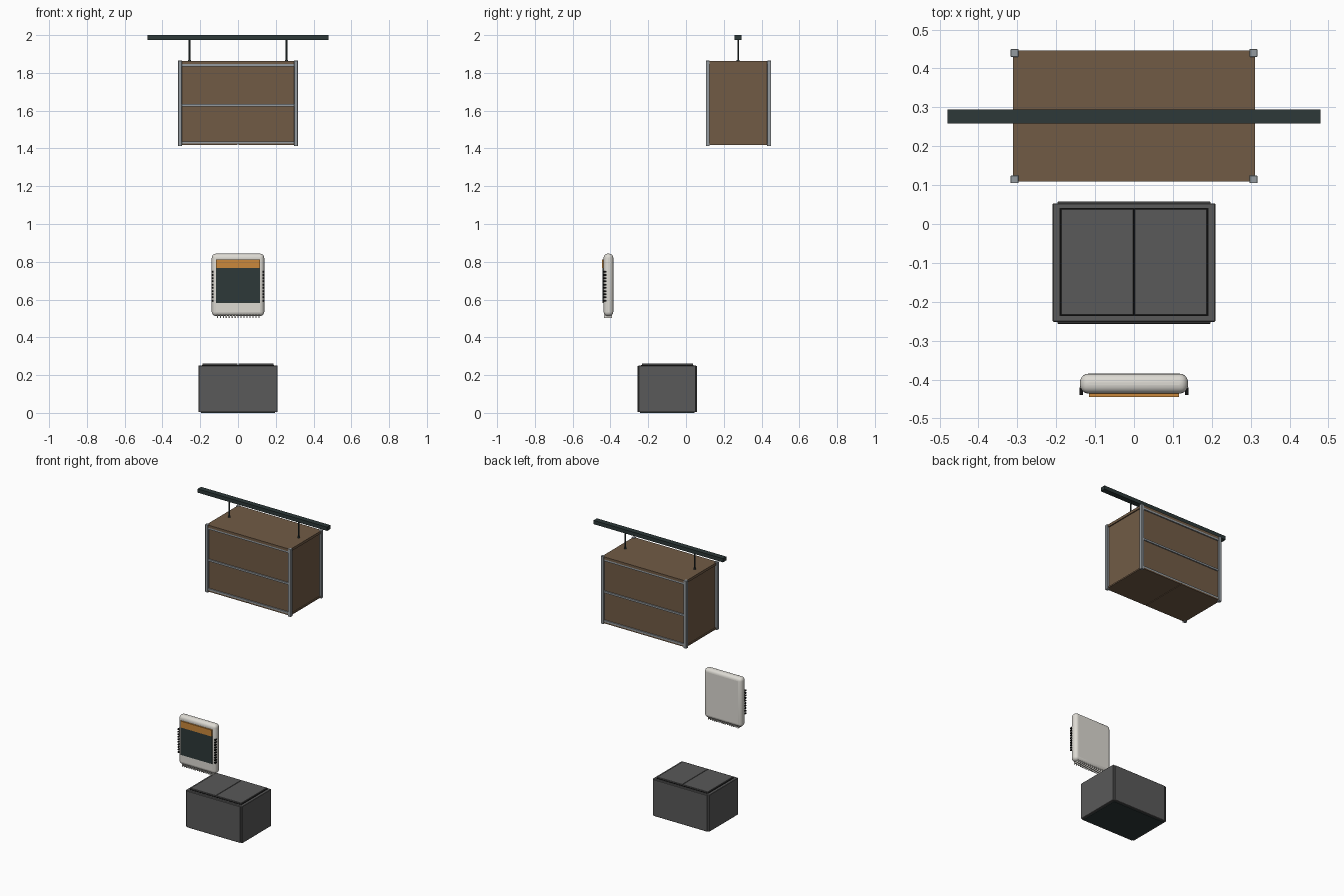
import bpy

default = bpy.data.objects.get("Cube")
if default:
    bpy.data.objects.remove(default, do_unlink=True)


def material(name, r, g, b):
    m = bpy.data.materials.new(name)
    m.use_nodes = True
    m.diffuse_color = (r, g, b, 1)
    m.node_tree.nodes["Principled BSDF"].inputs["Base Color"].default_value = (r, g, b, 1)
    return m


BROWN = material("brown board", 0.165, 0.105, 0.06)
STEEL = material("steel", 0.30, 0.33, 0.35)
SLATE = material("dark slate", 0.026, 0.040, 0.040)
GREY = material("grey plastic", 0.10, 0.10, 0.10)
WHITE = material("warm white", 0.72, 0.70, 0.65)
ORANGE = material("orange", 0.60, 0.25, 0.045)
BLACK = material("black", 0.006, 0.006, 0.006)


def box(name, x, y, z, mat, bevel=0, segments=1):
    """Box from (low, high) ranges on each axis."""
    spans = (x, y, z)
    bpy.ops.mesh.primitive_cube_add(size=1, location=[(a + b) / 2 for a, b in spans])
    ob = bpy.context.object
    ob.name = name
    ob.scale = [b - a for a, b in spans]
    bpy.ops.object.transform_apply(location=False, rotation=False, scale=True)
    ob.data.materials.append(mat)
    if bevel:
        mod = ob.modifiers.new("rounding", "BEVEL")
        mod.width = bevel
        mod.segments = segments
        mod.limit_method = "NONE"
    return ob


def rod(name, x, y, z, radius, mat):
    bpy.ops.mesh.primitive_cylinder_add(vertices=16, radius=radius, depth=z[1] - z[0],
                                        location=(x, y, (z[0] + z[1]) / 2))
    ob = bpy.context.object
    ob.name = name
    ob.data.materials.append(mat)
    bpy.ops.object.shade_smooth_by_angle()


# Hanging beam and its two rods
box("ceiling_beam", (-0.48, 0.48), (0.258, 0.294), (1.975, 2.0), SLATE)
for side in (-1, 1):
    rod("hanger_rod", side * 0.257, 0.276, (1.85, 1.98), 0.0045, SLATE)
    rod("hanger_foot", side * 0.257, 0.276, (1.855, 1.868), 0.008, SLATE)

# Hanging crate: boards between four corner posts
Y0, Y1 = 0.109, 0.446
box("crate_core", (-0.304, 0.304), (Y0 + 0.008, Y1 - 0.008), (1.425, 1.85), BROWN)
box("crate_top", (-0.311, 0.311), (Y0, Y1), (1.846, 1.863), BROWN)
for side in (-1, 1):
    x = sorted((side * 0.002, side * 0.311))
    box("crate_bottom_door", x, (Y0, Y1), (1.418, 1.427), BROWN)
    for y in (0.105, 0.430):
        px = sorted((side * 0.297, side * 0.317))
        box("corner_post", px, (y, y + 0.020), (1.412, 1.865), STEEL, 0.001)
for y in (Y0, Y1 - 0.012):
    for z in (1.432, 1.628, 1.841):
        box("cross_rail", (-0.300, 0.300), (y, y + 0.012), (z - 0.006, z + 0.006), STEEL)

# Floor bin with stepped corners and two lids
box("bin_long_walls", (-0.197, 0.197), (-0.257, 0.058), (0.004, 0.249), GREY, 0.002)
box("bin_end_walls", (-0.209, 0.209), (-0.252, 0.053), (0.004, 0.251), GREY, 0.002)
box("bin_base", (-0.195, 0.195), (-0.243, 0.044), (0.0, 0.01), SLATE)
box("bin_lid_seam", (-0.191, 0.191), (-0.237, 0.041), (0.245, 0.254), BLACK)
for side in (-1, 1):
    x = sorted((side * 0.0015, side * 0.188))
    box("bin_lid", x, (-0.234, 0.038), (0.25, 0.261), GREY, 0.001)

# Rounded wall unit with a two-colour display
box("unit_body", (-0.139, 0.139), (-0.436, -0.385), (0.513, 0.843), WHITE, 0.022, 5)
bpy.ops.object.shade_smooth_by_angle()
box("display_screen", (-0.116, 0.116), (-0.442, -0.434), (0.583, 0.768), SLATE)
box("display_banner", (-0.116, 0.116), (-0.445, -0.436), (0.768, 0.811), ORANGE)

# Side slots and bottom grille
for i in range(10):
    z = 0.59 + i * 0.017
    for side in (-1, 1):
        x = sorted((side * 0.131, side * 0.140))
        box("side_slot", x, (-0.440, -0.421), (z, z + 0.008), BLACK)
for i in range(15):
    x = -0.112 + i * 0.0157
    box("grille_fin", (x, x + 0.006), (-0.433, -0.393), (0.502, 0.522), WHITE)
